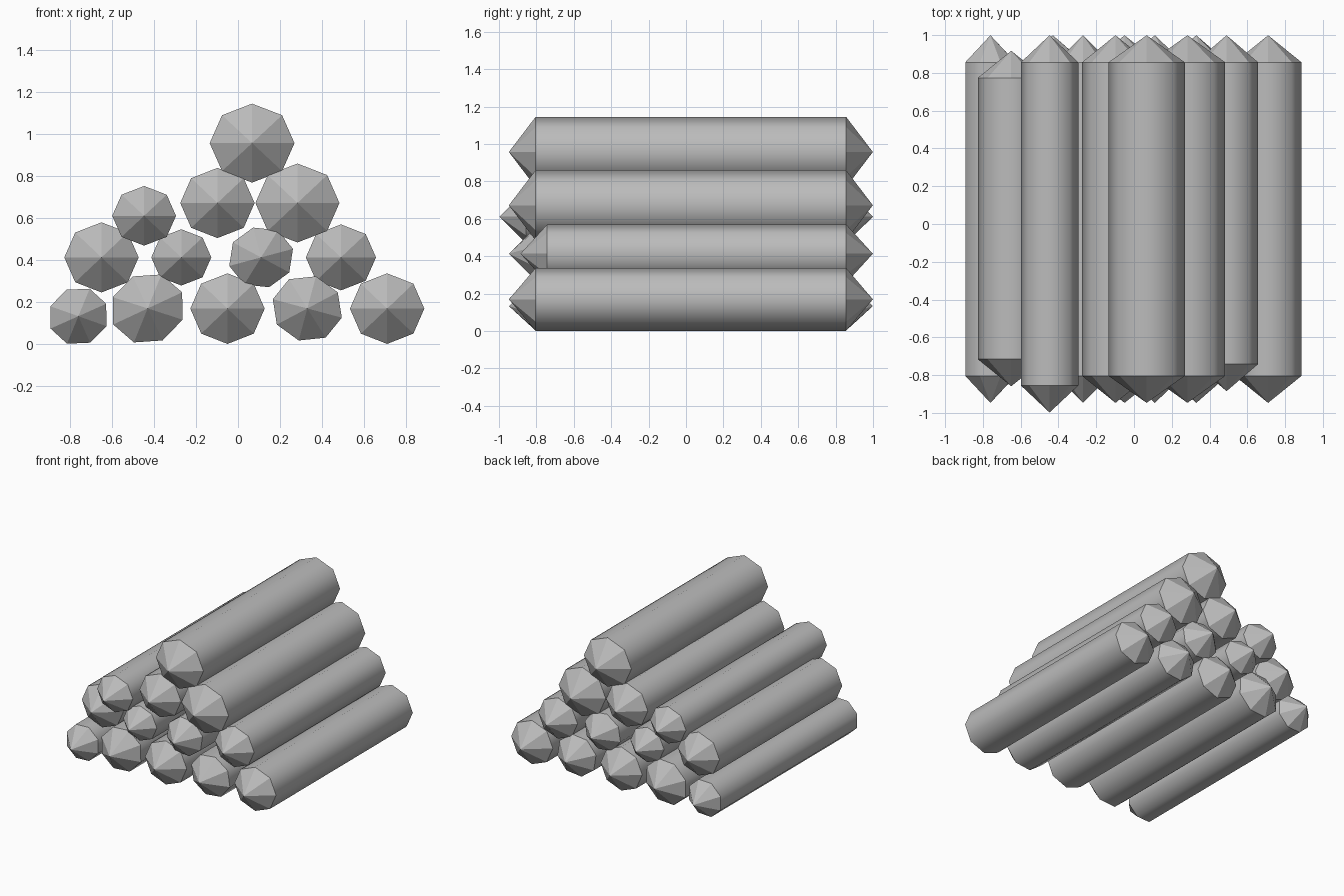
import bpy, bmesh
from math import radians
from mathutils import Matrix

cube = bpy.data.objects.get("Cube")
if cube:
    bpy.data.objects.remove(cube, do_unlink=True)

grey = bpy.data.materials.new("plain_grey")
grey.use_nodes = True
COLOUR = (0.5, 0.5, 0.5, 1)
grey.diffuse_color = COLOUR
grey.node_tree.nodes["Principled BSDF"].inputs["Base Color"].default_value = COLOUR

SIDES = 8
POINT = 0.143             # length of each pointed end
FRONT, BACK = -0.804, 0.856


def log(name, x, z, width, height, roll=0, front=FRONT, back=BACK):
    """Eight-sided log along y, pointed at both ends, smooth along the trunk."""
    bm = bmesh.new()
    bmesh.ops.create_cone(bm, cap_ends=True, cap_tris=True, segments=SIDES,
                          radius1=1, radius2=1, depth=back - front)
    # Pull the cap centres out into points
    for v in bm.verts:
        if v.co.xy.length < 0.01:
            v.co.z += POINT if v.co.z > 0 else -POINT
    for f in bm.faces:
        f.smooth = len(f.verts) == 4
    for e in bm.edges:
        e.smooth = all(f.smooth for f in e.link_faces)
    # Lay it along y, squash it slightly, then roll it about its own axis
    place = (Matrix.Translation((x, (front + back) / 2, z))
             @ Matrix.Rotation(radians(-roll), 4, 'Y')
             @ Matrix.Diagonal((width, 1, height, 1))
             @ Matrix.Rotation(radians(90), 4, 'X'))
    bm.transform(place)
    bmesh.ops.recalc_face_normals(bm, faces=bm.faces)
    mesh = bpy.data.meshes.new(name)
    bm.to_mesh(mesh)
    bm.free()
    mesh.materials.append(grey)
    bpy.context.collection.objects.link(bpy.data.objects.new(name, mesh))


# Bottom row
log("bottom_log_1", -0.76, 0.133, 0.145, 0.138, roll=24)
log("bottom_log_2", -0.43, 0.17, 0.181, 0.168, roll=25)
log("bottom_log_3", -0.05, 0.169, 0.177, 0.168)
log("bottom_log_4", 0.33, 0.17, 0.17, 0.158, roll=-15)
log("bottom_log_5", 0.71, 0.169, 0.177, 0.168)

# Second row
log("second_log_1", -0.65, 0.413, 0.177, 0.167, front=-0.716, back=0.774)
log("second_log_2", -0.27, 0.413, 0.143, 0.134)
log("second_log_3", 0.11, 0.413, 0.157, 0.147, roll=15)
log("second_log_4", 0.49, 0.413, 0.167, 0.157, front=-0.742)

# Third row
log("third_log_1", -0.447, 0.611, 0.152, 0.142, front=-0.855)
log("third_log_2", -0.098, 0.672, 0.177, 0.167)
log("third_log_3", 0.283, 0.672, 0.2, 0.188)

# Top
log("top_log", 0.067, 0.957, 0.202, 0.188)
